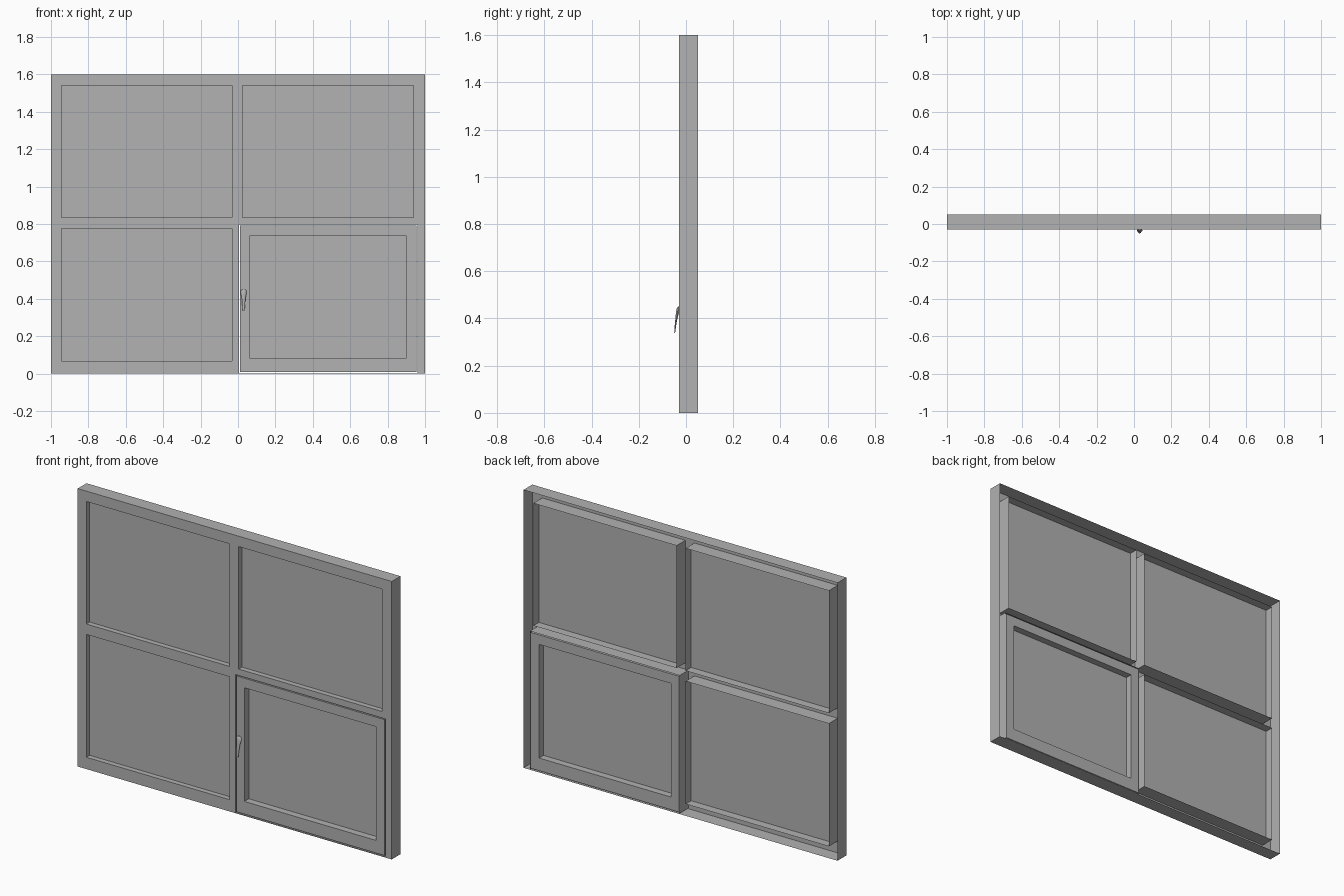
import bpy, bmesh, math
from mathutils import Vector

if "Cube" in bpy.data.objects:
    bpy.data.objects.remove(bpy.data.objects["Cube"])

# Single painted grey
grey = bpy.data.materials.new("window_grey")
grey.use_nodes = True
colour = (0.445, 0.445, 0.445, 1)
grey.diffuse_color = colour
grey.node_tree.nodes["Principled BSDF"].inputs["Base Color"].default_value = colour

FRONT, BACK = -0.03, 0.05


def finish(name, bm):
    bmesh.ops.remove_doubles(bm, verts=bm.verts, dist=1e-5)
    bmesh.ops.recalc_face_normals(bm, faces=bm.faces)
    mesh = bpy.data.meshes.new(name)
    bm.to_mesh(mesh)
    bm.free()
    mesh.materials.append(grey)
    obj = bpy.data.objects.new(name, mesh)
    bpy.context.collection.objects.link(obj)
    return obj


def add_sheet(bm, outer, holes, y):
    """Flat sheet facing the front, with rectangular openings (x0, x1, z0, z1)."""
    rects = [outer] + holes
    xs = sorted({v for r in rects for v in r[:2]})
    zs = sorted({v for r in rects for v in r[2:]})
    for x0, x1 in zip(xs, xs[1:]):
        for z0, z1 in zip(zs, zs[1:]):
            cx, cz = (x0 + x1) / 2, (z0 + z1) / 2
            if any(h[0] < cx < h[1] and h[2] < cz < h[3] for h in holes):
                continue
            corners = ((x0, z0), (x1, z0), (x1, z1), (x0, z1))
            bm.faces.new([bm.verts.new((x, y, z)) for x, z in corners])
    bmesh.ops.remove_doubles(bm, verts=bm.verts, dist=1e-5)


def panel(name, outer, holes, closed):
    """Front sheet whose outer and opening edges are drawn back as walls."""
    bm = bmesh.new()
    add_sheet(bm, outer, holes, FRONT)
    rim = [e for e in bm.edges if e.is_boundary]
    walls = bmesh.ops.extrude_edge_only(bm, edges=rim)["geom"]
    verts = [v for v in walls if isinstance(v, bmesh.types.BMVert)]
    bmesh.ops.translate(bm, verts=verts, vec=(0, BACK - FRONT, 0))
    if closed:
        add_sheet(bm, outer, holes, BACK)
    return finish(name, bm)


def pane(name, rect, y):
    bm = bmesh.new()
    add_sheet(bm, rect, [], y)
    return finish(name, bm)


# Frame: open-backed shell with three fixed lights and one sash opening
fixed = {
    "upper_right_pane": (-0.945, -0.033, 0.835, 1.54),
    "upper_left_pane": (0.025, 0.937, 0.835, 1.54),
    "lower_right_pane": (-0.945, -0.033, 0.068, 0.775),
}
sash_opening = (0.005, 0.96, 0.004, 0.798)
panel("frame", (-1, 1, 0, 1.6), list(fixed.values()) + [sash_opening], False)
for name, rect in fixed.items():
    pane(name, rect, 0.0)

# Opening sash, closed front and back
sash_glass = (0.062, 0.9, 0.083, 0.737)
panel("sash", (0.011, 0.954, 0.01, 0.792), [sash_glass], True)
pane("sash_pane", sash_glass, 0.01)

# Handle: tapering lever, rounded at the top and curving away from the sash
# Each section: centre y, centre z, half width, half thickness
sections = [
    (-0.031, 0.451, 0.007, 0.003),
    (-0.033, 0.444, 0.015, 0.006),
    (-0.035, 0.432, 0.016, 0.007),
    (-0.038, 0.415, 0.012, 0.006),
    (-0.042, 0.390, 0.009, 0.004),
    (-0.046, 0.360, 0.007, 0.003),
    (-0.048, 0.338, 0.005, 0.002),
]
SIDES = 10
bm = bmesh.new()
rings = []
for y, z, half_w, half_t in sections:
    angles = [2 * math.pi * i / SIDES for i in range(SIDES)]
    rings.append([bm.verts.new(Vector((0.03 + half_w * math.cos(a),
                                       y + half_t * math.sin(a), z)))
                  for a in angles])
for a, b in zip(rings, rings[1:]):
    for i in range(SIDES):
        j = (i + 1) % SIDES
        bm.faces.new((a[i], a[j], b[j], b[i]))
bm.faces.new(rings[0])
bm.faces.new(rings[-1])
handle = finish("handle", bm)
bpy.ops.object.select_all(action="DESELECT")
handle.select_set(True)
bpy.context.view_layer.objects.active = handle
bpy.ops.object.shade_smooth_by_angle(angle=math.radians(40))
